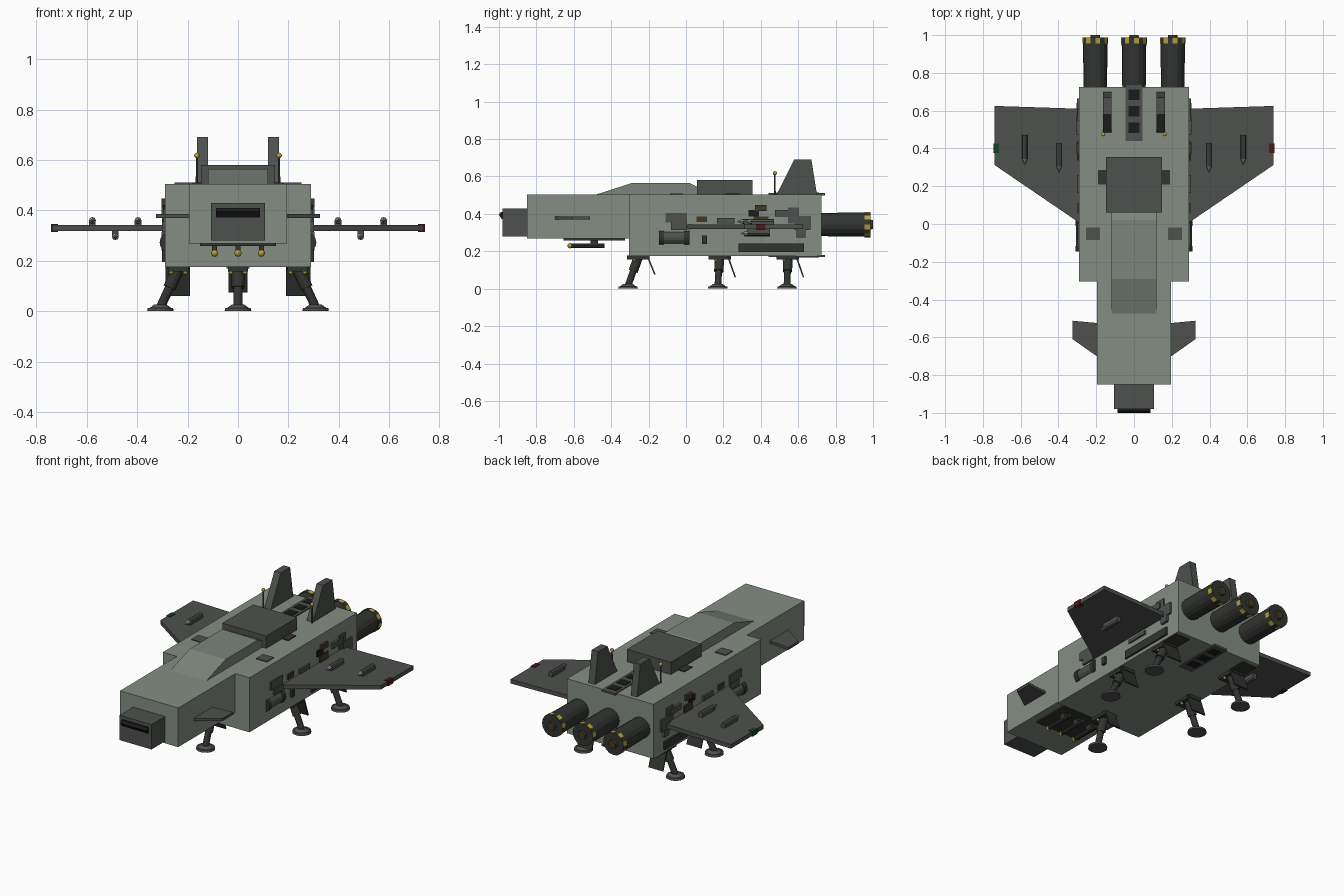
import bpy, bmesh, math
from mathutils import Vector, Matrix

if "Cube" in bpy.data.objects:
    bpy.data.objects.remove(bpy.data.objects["Cube"])


def mat(name, r, g, b):
    m = bpy.data.materials.new(name)
    m.diffuse_color = (r, g, b, 1)
    m.use_nodes = True
    m.node_tree.nodes["Principled BSDF"].inputs["Base Color"].default_value = m.diffuse_color
    return m


HULL = mat("hull_green_grey", 0.23, 0.27, 0.23)
CANOPY = mat("canopy_grey", 0.20, 0.235, 0.20)
GREY = mat("dark_grey", 0.075, 0.083, 0.075)
DARK = mat("gunmetal", 0.032, 0.035, 0.031)
BLACK = mat("vent_black", 0.010, 0.011, 0.010)
YELLOW = mat("yellow", 0.50, 0.36, 0.04)
BROWN = mat("rust_brown", 0.06, 0.04, 0.018)
SILVER = mat("silver", 0.35, 0.35, 0.35)
RED = mat("red_light", 0.07, 0.01, 0.01)
GREEN = mat("green_light", 0.008, 0.05, 0.02)


def finish(name, bm, mats, mirror=False):
    bmesh.ops.recalc_face_normals(bm, faces=bm.faces)
    me = bpy.data.meshes.new(name)
    bm.to_mesh(me)
    bm.free()
    for m in (mats if isinstance(mats, list) else [mats]):
        me.materials.append(m)
    ob = bpy.data.objects.new(name, me)
    bpy.context.collection.objects.link(ob)
    if mirror:
        ob.modifiers.new("mirror", 'MIRROR').use_mirror_merge = False
    return ob


def prism(name, pts, lo, hi, axis, m, mirror=False):
    """Extrude a 2D profile: axis 'x' takes (y, z) points, axis 'z' takes (x, y)."""
    bm = bmesh.new()
    place = (lambda p, t: (t, *p)) if axis == 'x' else (lambda p, t: (*p, t))
    a, b = ([bm.verts.new(place(p, t)) for p in pts] for t in (lo, hi))
    bm.faces.new(a)
    bm.faces.new(b)
    for i in range(len(pts)):
        j = (i + 1) % len(pts)
        bm.faces.new((a[i], a[j], b[j], b[i]))
    return finish(name, bm, m, mirror)


def box(name, x0, x1, y0, y1, z0, z1, m, mirror=False):
    return prism(name, [(x0, y0), (x1, y0), (x1, y1), (x0, y1)], z0, z1, 'z', m, mirror)


def rod(name, p, q, r1, r2, m, mirror=False, n=16):
    """Cylinder or cone from p to q; two materials alternate round the sides."""
    p, q = Vector(p), Vector(q)
    rot = (q - p).to_track_quat('Z', 'Y').to_matrix().to_4x4()
    bm = bmesh.new()
    bmesh.ops.create_cone(bm, cap_ends=True, segments=n, radius1=r1, radius2=r2,
                          depth=(q - p).length,
                          matrix=Matrix.Translation((p + q) / 2) @ rot)
    if isinstance(m, list):
        mid = (p + q) / 2
        for f in bm.faces:
            d = f.calc_center_median() - mid
            if len(f.verts) == 4:
                k = math.floor(math.atan2(d.z, d.x) / math.tau * n)
                f.material_index = k % 2
    return finish(name, bm, m, mirror)


def ball(name, c, r, m, mirror=False):
    bm = bmesh.new()
    bmesh.ops.create_uvsphere(bm, u_segments=12, v_segments=8, radius=r,
                              matrix=Matrix.Translation(c))
    return finish(name, bm, m, mirror)


# Fuselage and nose
box("main_hull", -0.29, 0.29, -0.305, 0.725, 0.175, 0.505, HULL)
box("forward_hull", -0.195, 0.195, -0.85, -0.305, 0.268, 0.505, HULL)
box("nose_block", -0.107, 0.107, -0.98, -0.85, 0.28, 0.43, GREY)
prism("nose_slot", [(-0.98, 0.41), (-0.99, 0.41), (-1.0, 0.395), (-0.985, 0.372), (-0.98, 0.372)],
      -0.088, 0.088, 'x', BLACK)
prism("canopy", [(-0.475, 0.505), (-0.29, 0.565), (0.02, 0.565), (0.09, 0.53), (0.09, 0.505)],
      -0.12, 0.12, 'x', CANOPY)
box("dorsal_block", -0.147, 0.147, 0.06, 0.355, 0.505, 0.58, GREY)

# Top panels
box("front_roof_panel", 0.18, 0.253, -0.085, -0.018, 0.503, 0.51, GREY, True)
box("rear_roof_panel", 0.14, 0.19, 0.21, 0.285, 0.503, 0.51, DARK, True)

# Top and bottom vent strips
for side, z, s in (("top", 0.505, 1), ("bottom", 0.175, -1)):
    box(side + "_vent_strip", -0.045, 0.045, 0.44, 0.742, z - 0.006, z + 0.006, GREY)
    for i in range(3):
        y = 0.51 + i * 0.087
        box(f"{side}_vent_{i}", -0.03, 0.03, y - 0.027, y + 0.027, z, z + s * 0.009, BLACK)

# Tail fins and antennas
prism("tail_fin", [(0.485, 0.505), (0.58, 0.692), (0.67, 0.692), (0.70, 0.505)],
      0.12, 0.163, 'x', GREY, True)
rod("antenna", (0.163, 0.475, 0.505), (0.163, 0.475, 0.615), 0.005, 0.004, GREY, True, 8)
ball("antenna_tip", (0.163, 0.475, 0.618), 0.011, YELLOW, True)

# Engines
for i, x in enumerate((-0.205, 0, 0.205)):
    z = 0.343
    rod(f"engine_{i}", (x, 0.72, z), (x, 0.955, z), 0.062, 0.065, DARK)
    rod(f"engine_ring_{i}", (x, 0.955, z), (x, 0.987, z), 0.068, 0.068, [DARK, YELLOW])
    rod(f"engine_nozzle_{i}", (x, 0.98, z), (x, 1.0, z), 0.027, 0.024, BROWN)

# Wings, canards and tip lights
prism("wing", [(0.28, 0.61), (0.738, 0.625), (0.738, 0.312), (0.28, 0.0)],
      0.318, 0.343, 'z', GREY, True)
prism("canard", [(0.19, -0.525), (0.325, -0.512), (0.325, -0.61), (0.19, -0.705)],
      0.37, 0.386, 'z', GREY, True)
box("red_tip_light", 0.715, 0.743, 0.375, 0.425, 0.315, 0.346, RED)
box("green_tip_light", -0.743, -0.715, 0.375, 0.425, 0.315, 0.346, GREEN)

# Wing missiles
for i, (x, y, z) in enumerate(((0.578, 0.47, 0.36), (0.397, 0.43, 0.36), (0.487, 0.45, 0.296))):
    rod(f"missile_{i}", (x, y, z), (x, y - 0.125, z), 0.014, 0.014, GREY, True, 8)
    rod(f"missile_tip_{i}", (x, y - 0.125, z), (x, y - 0.158, z), 0.014, 0.001, SILVER, True, 8)
    zs = sorted((z, 0.33))
    box(f"missile_pylon_{i}", x - 0.013, x + 0.013, y - 0.12, y, *zs, GREY, True)

# Side machinery: (y0, y1, z0, z1, material)
greebles = [
    (-0.11, 0.005, 0.355, 0.405, GREY), (-0.08, 0.005, 0.315, 0.355, GREY),
    (0.085, 0.113, 0.24, 0.285, DARK), (0.055, 0.112, 0.357, 0.387, BROWN),
    (0.165, 0.26, 0.35, 0.377, GREY), (0.37, 0.43, 0.415, 0.447, BROWN),
    (0.335, 0.39, 0.387, 0.422, BLACK), (0.28, 0.63, 0.195, 0.243, DARK),
    (0.475, 0.58, 0.385, 0.42, GREY), (0.545, 0.605, 0.35, 0.435, GREY),
    (0.58, 0.665, 0.315, 0.385, GREY), (0.59, 0.64, 0.275, 0.315, GREY),
    (0.36, 0.44, 0.34, 0.385, BROWN), (0.31, 0.45, 0.28, 0.30, GREY),
]
for i, (y0, y1, z0, z1, m) in enumerate(greebles):
    box(f"side_panel_{i}", 0.28, 0.298 + 0.003 * (i % 3), y0, y1, z0, z1, m, True)
rod("side_tank", (0.272, -0.13, 0.273), (0.272, 0.01, 0.273), 0.036, 0.036, GREY, True)
for i, y in enumerate((-0.145, -0.01)):
    rod(f"tank_collar_{i}", (0.268, y, 0.273), (0.268, y + 0.028, 0.273), 0.043, 0.043, DARK, True)

# Chin gun tray
box("gun_tray", -0.15, 0.15, -0.655, -0.325, 0.259, 0.27, DARK)
for i, x in enumerate((-0.093, 0, 0.093)):
    box(f"gun_mount_{i}", x - 0.01, x + 0.01, -0.51, -0.47, 0.23, 0.262, DARK)
    rod(f"gun_barrel_{i}", (x, -0.62, 0.23), (x, -0.435, 0.23), 0.012, 0.012, DARK, n=8)
    ball(f"gun_tip_{i}", (x, -0.62, 0.23), 0.014, YELLOW)


# Landing legs: foot at (fx, fy), hip at (hx, hy), tilted bay door behind
def leg(name, hx, hy, fx, fy, door, mirror):
    hip, foot = Vector((hx, hy, 0.17)), Vector((fx, fy, 0.015))
    knee = hip.lerp(foot, 0.5)
    box(name + "_mount", hx - 0.04, hx + 0.04, hy - 0.06, hy + 0.06, 0.157, 0.178, DARK, mirror)
    rod(name + "_upper", hip, knee, 0.025, 0.025, DARK, mirror, 12)
    rod(name + "_lower", knee, foot, 0.018, 0.018, DARK, mirror, 12)
    rod(name + "_foot", (fx, fy, 0), (fx, fy, 0.013), 0.053, 0.05, GREY, mirror)
    rod(name + "_ankle", (fx, fy, 0.013), (fx, fy, 0.026), 0.042, 0.025, GREY, mirror)
    for k in (-1, 1):
        ball(f"{name}_bolt_{k + 1}", (hx + k * 0.028, hy - 0.02, 0.155), 0.009, YELLOW, mirror)
    x0, x1, y, drop = door
    prism(name + "_door", [(y, 0.172), (y + 0.04, 0.17 - drop), (y + 0.047, 0.172 - drop),
                           (y + 0.008, 0.175)], x0, x1, 'x', DARK, mirror)


leg("front_leg", 0, -0.255, 0, -0.31, (-0.037, 0.037, -0.21, 0.095), False)
leg("middle_leg", 0.237, 0.18, 0.308, 0.17, (0.19, 0.287, 0.22, 0.11), True)
leg("rear_leg", 0.237, 0.545, 0.308, 0.54, (0.19, 0.287, 0.585, 0.11), True)
box("rear_belly_plate", 0.19, 0.287, 0.59, 0.70, 0.168, 0.178, DARK, True)
